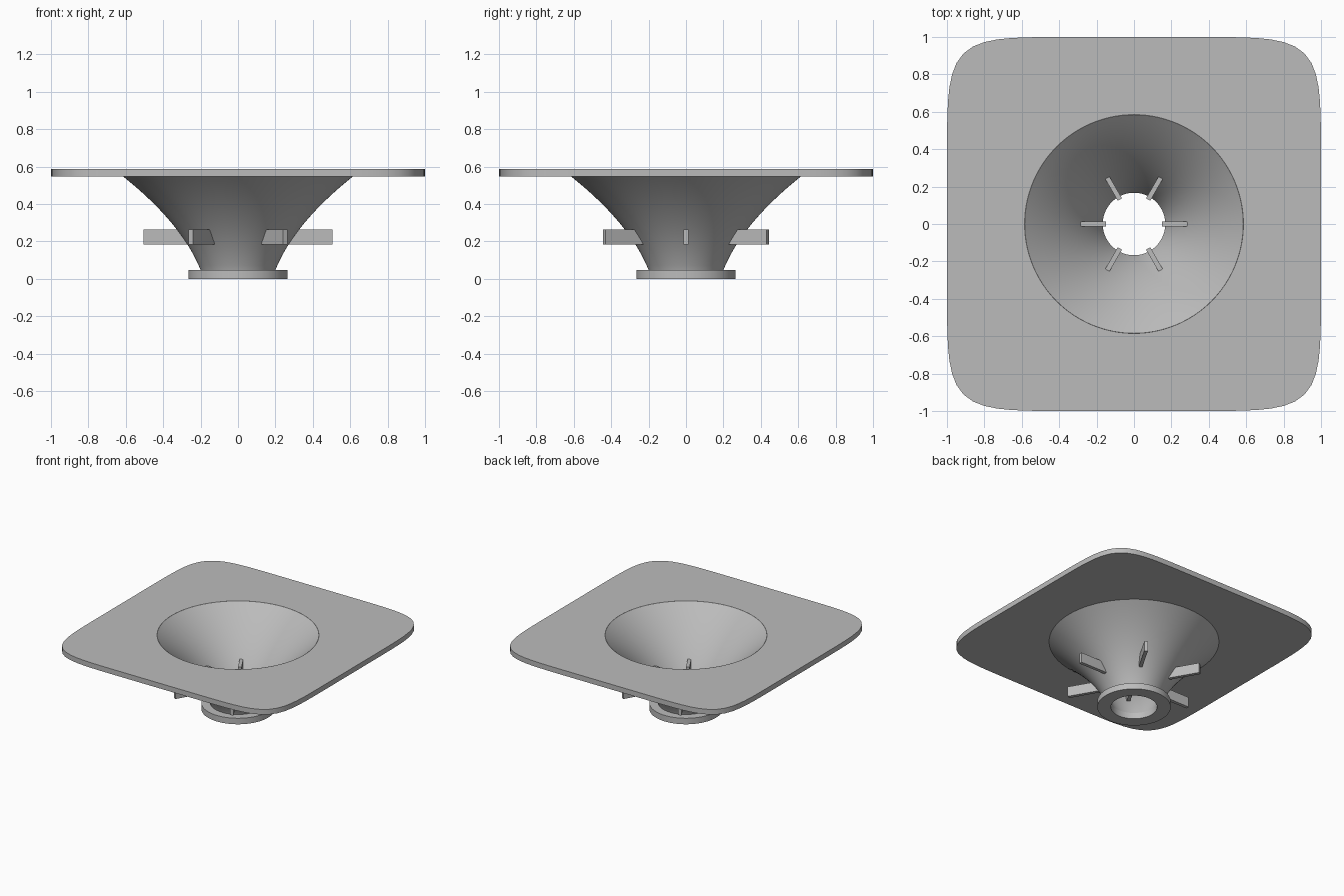
import bpy, bmesh
from math import cos, sin, pi, radians
from mathutils import Matrix

cube = bpy.data.objects.get("Cube")
if cube:
    bpy.data.objects.remove(cube)

SEGMENTS = 128
GREY = (0.5, 0.5, 0.5, 1)
grey = bpy.data.materials.new("plain grey")
grey.use_nodes = True
grey.diffuse_color = GREY
grey.node_tree.nodes["Principled BSDF"].inputs["Base Color"].default_value = GREY


def finish(name, bm, smooth=True):
    bmesh.ops.recalc_face_normals(bm, faces=bm.faces[:])
    mesh = bpy.data.meshes.new(name)
    bm.to_mesh(mesh)
    bm.free()
    mesh.materials.append(grey)
    obj = bpy.data.objects.new(name, mesh)
    bpy.context.collection.objects.link(obj)
    if smooth:
        bpy.ops.object.select_all(action='DESELECT')
        obj.select_set(True)
        bpy.context.view_layer.objects.active = obj
        bpy.ops.object.shade_smooth_by_angle(angle=radians(30))
    return obj


def ring_solid(name, rings):
    """Closed solid swept around z; each ring is (radius, height, power)."""
    bm = bmesh.new()
    loops = []
    for radius, z, power in rings:
        loop = []
        for i in range(SEGMENTS):
            a = 2 * pi * i / SEGMENTS
            c, s = cos(a), sin(a)
            r = radius / (abs(c) ** power + abs(s) ** power) ** (1 / power)
            loop.append(bm.verts.new((r * c, r * s, z)))
        loops.append(loop)
    for k, low in enumerate(loops):
        high = loops[(k + 1) % len(loops)]
        for i in range(SEGMENTS):
            j = (i + 1) % SEGMENTS
            bm.faces.new((low[i], low[j], high[j], high[i]))
    return finish(name, bm)


# Rounded square flange with a round mouth
TOP, UNDER, COLLAR = 0.588, 0.547, 0.048
ring_solid("flange", [(0.585, TOP, 2), (1, TOP, 7.5), (1, UNDER, 7.5), (0.585, UNDER, 2)])

# Collar at the foot
ring_solid("base_collar", [(0.167, 0, 2), (0.265, 0, 2), (0.265, COLLAR, 2), (0.167, COLLAR, 2)])

# Flared funnel wall: outside going up, inside coming down
STEPS = 20
wall = [(0.195, 0.03, 2)]
for i in range(STEPS + 1):
    t = (UNDER - COLLAR) * i / STEPS
    wall.append((0.2 + 0.405 * t + 0.85 * t * t, COLLAR + t, 2))
for i in range(STEPS, -1, -1):
    t = (TOP - COLLAR) * i / STEPS
    wall.append((0.167 + 0.4 * t + 0.69 * t * t, COLLAR + t, 2))
wall.append((0.18, 0.03, 2))
ring_solid("funnel", wall)

# Six radial fins through the wall
for n in range(6):
    bm = bmesh.new()
    place = (Matrix.Rotation(n * pi / 3, 4, 'Z') @ Matrix.Translation((0.328, 0, 0.223))
             @ Matrix.Diagonal((0.354, 0.026, 0.08, 1)))
    bmesh.ops.create_cube(bm, size=1, matrix=place)
    finish(f"fin_{n + 1}", bm, smooth=False)
